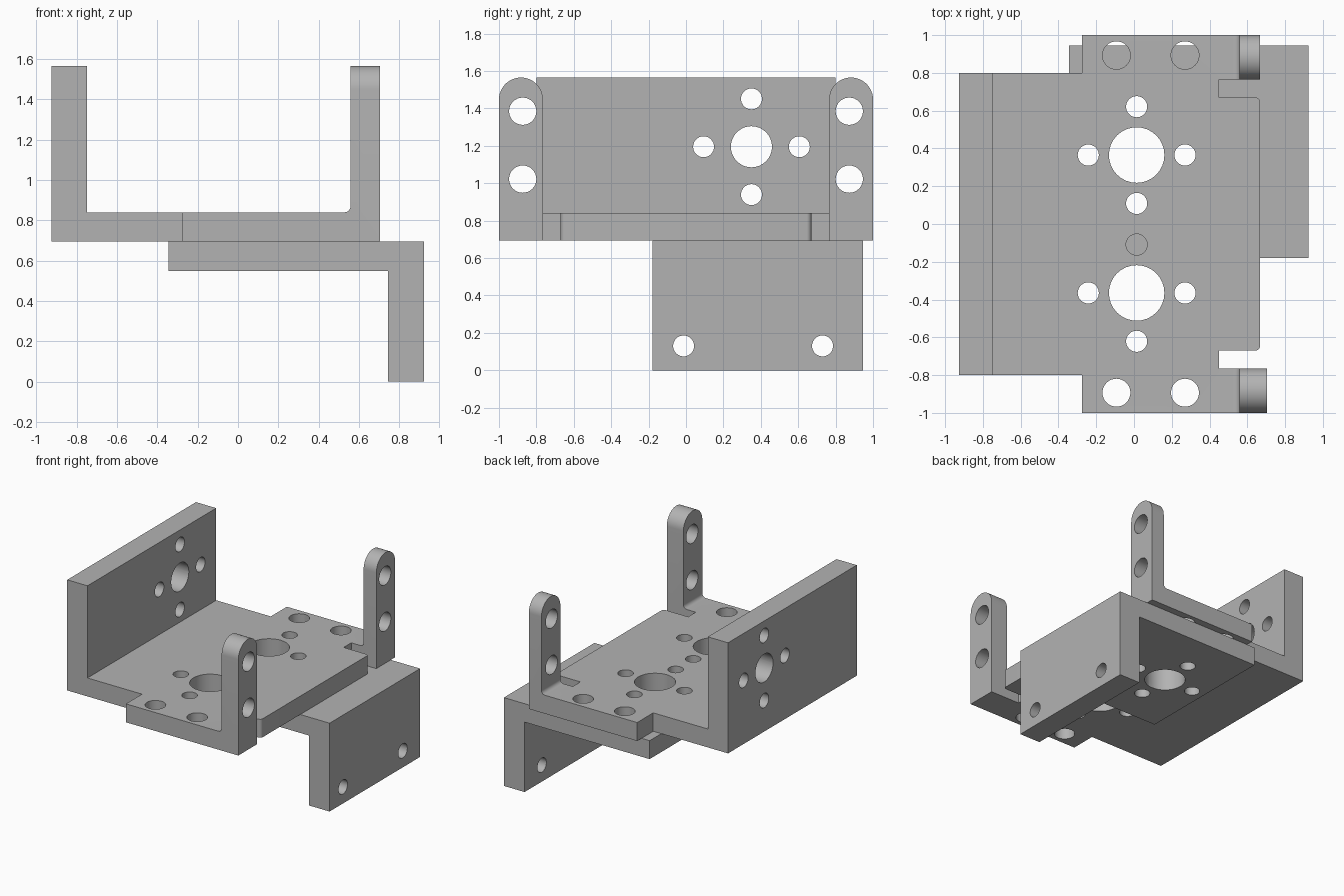
import bpy, bmesh
from math import sin, cos, pi, radians
from mathutils import Vector

cube = bpy.data.objects.get("Cube")
if cube:
    bpy.data.objects.remove(cube, do_unlink=True)

metal = bpy.data.materials.new("grey metal")
metal.use_nodes = True
grey = (0.45, 0.45, 0.45, 1)
metal.diffuse_color = grey
metal.node_tree.nodes["Principled BSDF"].inputs["Base Color"].default_value = grey

# Places 2D profile (a, b) at depth d along the named axis
PLACE = {"x": lambda a, b, d: (d, a, b),
         "y": lambda a, b, d: (a, d, b),
         "z": lambda a, b, d: (a, b, d)}


def arc(cx, cy, r, start, end, n=12):
    angles = [radians(start + (end - start) * i / n) for i in range(n + 1)]
    return [(cx + r * cos(t), cy + r * sin(t)) for t in angles]


def add_prism(bm, profile, axis, lo, hi):
    face = bm.faces.new([bm.verts.new(PLACE[axis](a, b, lo)) for a, b in profile])
    new = bmesh.ops.extrude_face_region(bm, geom=[face])["geom"]
    shift = Vector(PLACE[axis](0, 0, hi - lo))
    bmesh.ops.translate(bm, vec=shift,
                        verts=[g for g in new if isinstance(g, bmesh.types.BMVert)])


def make_object(name, prisms):
    bm = bmesh.new()
    for prism in prisms:
        add_prism(bm, *prism)
    bmesh.ops.recalc_face_normals(bm, faces=bm.faces)
    mesh = bpy.data.meshes.new(name)
    bm.to_mesh(mesh)
    bm.free()
    mesh.materials.append(metal)
    obj = bpy.data.objects.new(name, mesh)
    bpy.context.collection.objects.link(obj)
    return obj


def combine(obj, other, operation):
    mod = obj.modifiers.new(operation.lower(), "BOOLEAN")
    mod.operation, mod.solver, mod.object = operation, "EXACT", other
    bpy.ops.object.select_all(action="DESELECT")
    bpy.context.view_layer.objects.active = obj
    obj.select_set(True)
    bpy.ops.object.modifier_apply(modifier=mod.name)
    bpy.data.objects.remove(other, do_unlink=True)


def hole(a, b, r, axis, lo, hi):
    return (arc(a, b, r, 0, 348.75, 31), axis, lo, hi)


def horn_holes(a, b, big, axis, lo, hi):
    # Large centre hole ringed by four screw holes
    ring = [hole(a + 0.256 * cos(k * pi / 2), b + 0.256 * sin(k * pi / 2),
                 0.056, axis, lo, hi) for k in range(4)]
    return [hole(a, b, big, axis, lo, hi)] + ring


def rect(a0, b0, a1, b1):
    return [(a0, b0), (a1, b0), (a1, b1), (a0, b1)]


BASE, FLOOR, TOP = 0.695, 0.84, 1.565

# Upper bracket floor: half outline mirrored front to back
half = ([(0.668, 0)] + arc(0.643, 0.645, 0.025, 0, 90, 6)
        + [(0.45, 0.67), (0.45, 0.765), (0.6, 0.765), (0.6, 1),
           (-0.275, 1), (-0.275, 0.8), (-0.85, 0.8)])
outline = half + [(x, -y) for x, y in reversed(half[1:])]
upper = make_object("upper_bracket", [(outline, "z", BASE, FLOOR)])

# Side wall
combine(upper, make_object("side_wall", [(rect(-0.926, -0.8, -0.75, 0.8), "z", BASE, TOP)]), "UNION")

# Round-topped ears with a small inner fillet, front one thicker
for side, outer in ((-1, 0.703), (1, 0.668)):
    r = 0.1175
    mid = side * (1 - r)
    ear = ([(mid - r, BASE), (mid + r, BASE)] + arc(mid, TOP - r, r, 0, 180, 24))
    combine(upper, make_object("ear", [(ear, "x", 0.558, outer)]), "UNION")
    fillet = arc(0.528, FLOOR + 0.03, 0.03, -90, 0, 6) + [(0.59, FLOOR + 0.03), (0.59, 0.8), (0.528, 0.8)]
    lo, hi = sorted((side * 0.765, side))
    combine(upper, make_object("ear_fillet", [(fillet, "y", lo, hi)]), "UNION")

# Holes in the floor, wall and ears
cuts = horn_holes(0.35, 1.195, 0.11, "x", -1, -0.7)
spans = [hole(0.014, -0.109, 0.056, "z", 0.6, 0.9)]
for side in (-1, 1):
    flat = horn_holes(0.014, side * 0.365, 0.147, "z", 0.6, 0.9)
    cuts += flat
    cuts += [hole(x, side * 0.893, 0.074, "z", 0.6, 0.9) for x in (-0.093, 0.27)]
    cuts += [hole(side * 0.873, z, 0.073, "x", 0.5, 0.8) for z in (1.385, 1.022)]
combine(upper, make_object("upper_holes", cuts), "DIFFERENCE")

# Lower bracket: L profile with matching holes
angle = [(-0.345, 0.55), (0.743, 0.55), (0.743, 0), (0.923, 0), (0.923, BASE), (-0.345, BASE)]
lower = make_object("lower_bracket", [(angle, "y", -0.18, 0.945)])
cuts = horn_holes(0.014, 0.365, 0.147, "z", 0.5, 0.8)
cuts += [hole(y, 0.13, 0.056, "x", 0.7, 1) for y in (-0.013, 0.73)]
combine(lower, make_object("lower_holes", cuts), "DIFFERENCE")

# Smooth the bores and rounded corners, keep the edges sharp
for obj in (upper, lower):
    bpy.ops.object.select_all(action="DESELECT")
    bpy.context.view_layer.objects.active = obj
    obj.select_set(True)
    bpy.ops.object.shade_smooth_by_angle(angle=radians(30))
